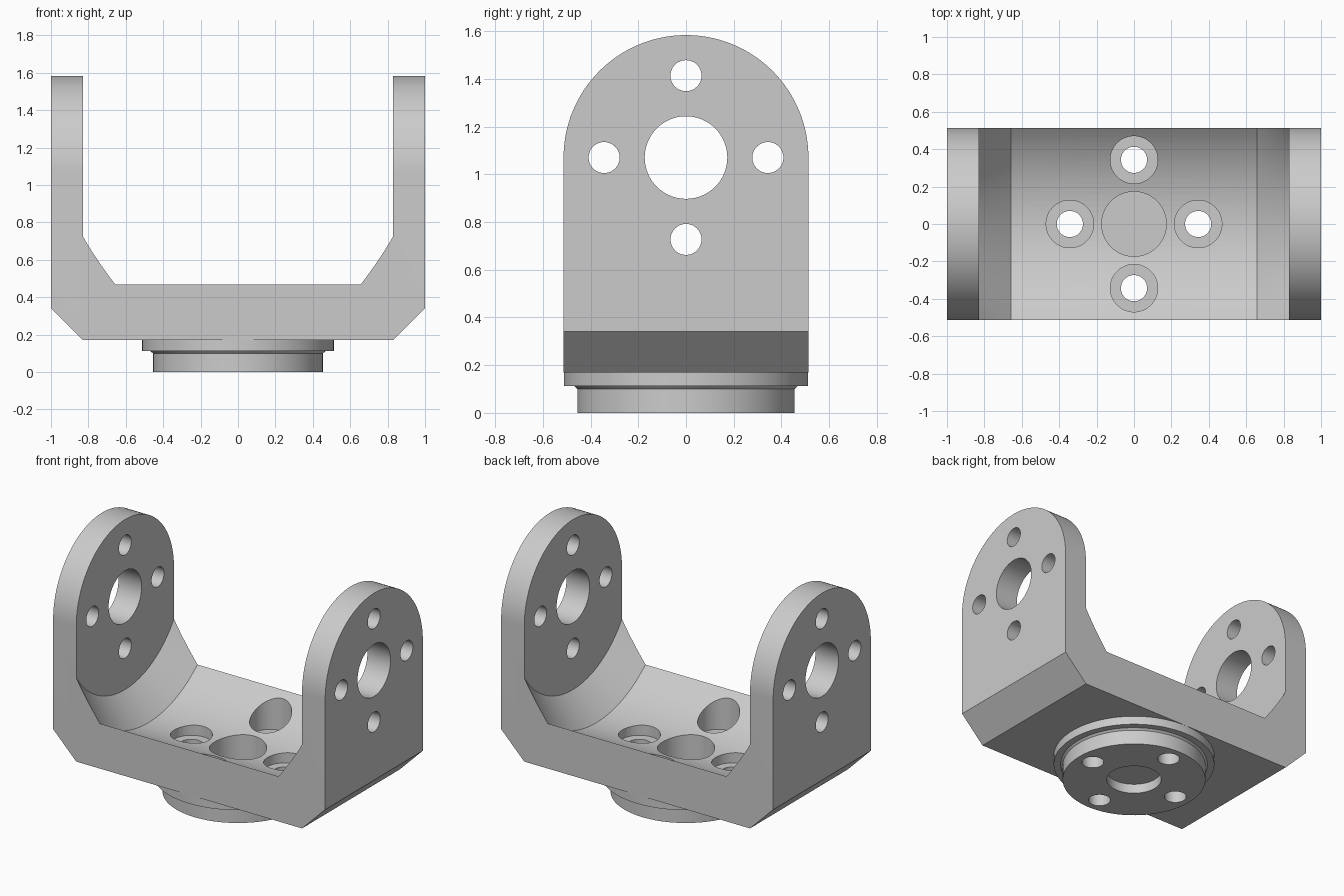
import bpy, bmesh, math
from mathutils import Matrix, Vector

if "Cube" in bpy.data.objects:
    bpy.data.objects.remove(bpy.data.objects["Cube"])

HALF, AXIS_Z, BOTTOM = 0.513, 1.07, 0.17   # half depth, pivot height, underside of bracket
BOLT_R = 0.343                             # bolt circle radius

grey = bpy.data.materials.new("light grey metal")
grey.diffuse_color = (0.6, 0.6, 0.6, 1)
grey.use_nodes = True
grey.node_tree.nodes["Principled BSDF"].inputs["Base Color"].default_value = grey.diffuse_color


def make(name, bm):
    bmesh.ops.recalc_face_normals(bm, faces=bm.faces)
    me = bpy.data.meshes.new(name)
    bm.to_mesh(me)
    bm.free()
    me.materials.append(grey)
    ob = bpy.data.objects.new(name, me)
    bpy.context.collection.objects.link(ob)
    return ob


def lathe(name, profile, along_x=False, at=(0, 0, 0), n=96):
    """Solid of revolution from (radius, height) points, closed by end caps."""
    bm = bmesh.new()
    rings = [[bm.verts.new((r * math.cos(a), r * math.sin(a), h))
              for a in (2 * math.pi * i / n for i in range(n))] for r, h in profile]
    for lo, hi in zip(rings, rings[1:]):
        for i in range(n):
            j = (i + 1) % n
            bm.faces.new((lo[i], lo[j], hi[j], hi[i]))
    bm.faces.new(rings[0])
    bm.faces.new(rings[-1])
    turn = Matrix.Rotation(math.pi / 2, 4, 'Y') if along_x else Matrix()
    bm.transform(Matrix.Translation(at) @ turn)
    return make(name, bm)


def combine(target, tool, operation='DIFFERENCE'):
    """Apply a boolean and discard the tool."""
    mod = target.modifiers.new("bool", 'BOOLEAN')
    mod.operation, mod.object, mod.solver = operation, tool, 'EXACT'
    bpy.context.view_layer.objects.active = target
    bpy.ops.object.modifier_apply(modifier=mod.name)
    bpy.data.objects.remove(tool)


# Bracket block: round-topped outline extruded across x
bm = bmesh.new()
outline = [(-HALF, BOTTOM), (HALF, BOTTOM)]
outline += [(HALF * math.cos(math.pi * i / 64), AXIS_Z + HALF * math.sin(math.pi * i / 64))
            for i in range(65)]
face = bm.faces.new([bm.verts.new((-1, y, z)) for y, z in outline])
ext = bmesh.ops.extrude_face_region(bm, geom=[face])
bmesh.ops.translate(bm, vec=(2, 0, 0),
                    verts=[v for v in ext['geom'] if isinstance(v, bmesh.types.BMVert)])
# Chamfered lower outer corners
for s in (-1, 1):
    cut = bmesh.ops.bisect_plane(bm, geom=bm.verts[:] + bm.edges[:] + bm.faces[:],
                                 plane_co=Vector((s, 0, 0.34)),
                                 plane_no=Vector((s, 0, -1)), clear_outer=True)
    bmesh.ops.holes_fill(bm, edges=[e for e in bm.edges if e.is_boundary])
bracket = make("yoke_bracket", bm)

# Round turned cavity between the arms, with conical shoulders
combine(bracket, lathe("cavity", [(0.617, -0.83), (0.79, -0.657), (0.79, 0.657), (0.617, 0.83)],
                       along_x=True, at=(0, 0, AXIS_Z), n=160))

# Stepped round mounting flange underneath
combine(bracket, lathe("flange", [(0.455, 0), (0.455, 0.1), (0.468, 0.112), (HALF - 0.001, 0.112),
                                  (HALF - 0.001, 0.19)]), 'UNION')

# Pivot bore and bolt holes through both arms
combine(bracket, lathe("bore", [(0.173, -1.2), (0.173, 1.2)], True, (0, 0, AXIS_Z)))
for k in range(4):
    c, s = BOLT_R * math.cos(k * math.pi / 2), BOLT_R * math.sin(k * math.pi / 2)
    combine(bracket, lathe("arm_hole", [(0.065, -1.2), (0.065, 1.2)], True,
                           (0, c, AXIS_Z + s), 48))
    # Counterbored holes through the floor
    combine(bracket, lathe("floor_hole", [(0.07, -0.1), (0.07, 0.22), (0.127, 0.22), (0.127, 0.7)],
                           at=(c, s, 0), n=48))

# Blind centre pockets from above and below
combine(bracket, lathe("top_pocket", [(0.173, 0.09), (0.173, 0.6)]))
combine(bracket, lathe("bottom_pocket", [(0.173, -0.1), (0.173, 0.065)]))

bpy.ops.object.select_all(action='DESELECT')
bracket.select_set(True)
bpy.context.view_layer.objects.active = bracket
bpy.ops.object.shade_smooth_by_angle(angle=math.radians(25))
